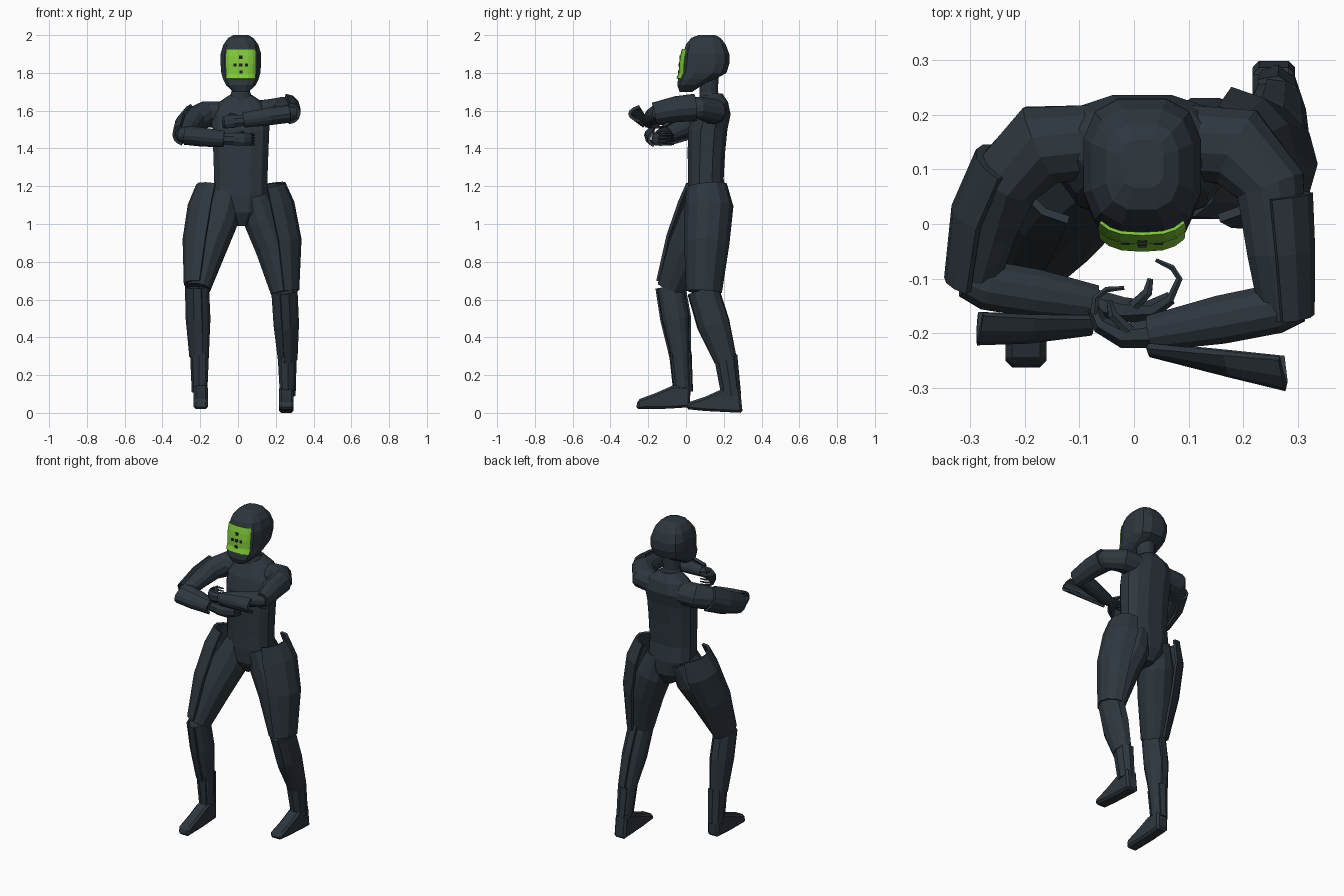
import bpy, bmesh, math
from mathutils import Vector

def material(name, rgb):
    m = bpy.data.materials.new(name)
    m.diffuse_color = (*rgb, 1)
    return m

DARK = material("dark slate", (0.027, 0.038, 0.049))
GREEN = material("visor green", (0.21, 0.58, 0.04))
BLACK = material("near black", (0.010, 0.014, 0.018))
Z, Y = Vector((0, 0, 1)), Vector((0, 1, 0))

def finish(name, bm, mat):
    bmesh.ops.recalc_face_normals(bm, faces=bm.faces)
    me = bpy.data.meshes.new(name)
    bm.to_mesh(me)
    bm.free()
    me.materials.append(mat)
    ob = bpy.data.objects.new(name, me)
    bpy.context.collection.objects.link(ob)
    return ob

def loft(name, pts, up=Y, flat=False, n=12, e=2.0, arc=None, thick=0.016, mat=DARK):
    """Rings (x, y, z, ra, rb) along a path; arc=(centre, half width) gives an open shell plate."""
    bm = bmesh.new()
    cs = [Vector(p[:3]) for p in pts]
    rings = []
    for i, p in enumerate(pts):
        t = -Z if flat else (cs[min(i + 1, len(cs) - 1)] - cs[max(i - 1, 0)]).normalized()
        a = t.cross(up).normalized()
        b = a.cross(t)
        if arc:
            angs = [math.radians(arc[0] + arc[1] * (2 * k / 6 - 1)) for k in range(7)]
        else:
            angs = [2 * math.pi * (k + 0.5) / n for k in range(n)]
        ring = []
        for g in angs:
            c, s = math.cos(g), math.sin(g)
            c = math.copysign(abs(c) ** (2 / e), c)
            s = math.copysign(abs(s) ** (2 / e), s)
            ring.append(bm.verts.new(cs[i] + a * p[3] * c + b * p[4] * s))
        rings.append(ring)
    for r, q in zip(rings, rings[1:]):
        m = len(r)
        for k in range(m - 1 if arc else m):
            bm.faces.new((r[k], r[(k + 1) % m], q[(k + 1) % m], q[k]))
    if not arc:
        bm.faces.new(rings[0])
        bm.faces.new(rings[-1])
    ob = finish(name, bm, mat)
    if arc:
        mod = ob.modifiers.new("thickness", 'SOLIDIFY')
        mod.thickness = thick
        mod.offset = 0
    return ob

def prism(name, profile, x0, x1, mat=DARK, bevel=0.012):
    """Side profile in y, z extruded across x."""
    bm = bmesh.new()
    f = bm.faces.new([bm.verts.new((x0, y, z)) for y, z in profile])
    new = bmesh.ops.extrude_face_region(bm, geom=[f])["geom"]
    bmesh.ops.translate(bm, vec=(x1 - x0, 0, 0),
                        verts=[v for v in new if isinstance(v, bmesh.types.BMVert)])
    ob = finish(name, bm, mat)
    if bevel:
        ob.modifiers.new("bevel", 'BEVEL').width = bevel
    return ob

CX = 0.015
# torso and pelvis, neck
loft("torso", [(CX, .14, 1.69, .05, .055), (CX, .145, 1.645, .12, .08), (CX, .135, 1.58, .16, .104),
               (CX, .115, 1.5, .155, .107), (CX, .108, 1.38, .15, .102), (CX, .105, 1.24, .145, .097),
               (CX, .11, 1.15, .145, .105), (.02, .11, 1.06, .105, .1), (.02, .11, .99, .035, .06)],
     flat=True, e=2.5)
loft("neck", [(CX, .12, 1.78, .055, .055), (CX, .12, 1.7, .05, .05), (CX, .135, 1.64, .08, .065)], flat=True)

# helmet, visor and visor marks
loft("helmet", [(CX, .11, 2.0, .04, .045), (CX, .105, 1.985, .068, .08), (CX, .105, 1.95, .095, .108),
                (CX, .107, 1.9, .11, .125), (CX, .105, 1.85, .11, .128), (CX, .095, 1.8, .106, .122),
                (CX, .055, 1.765, .096, .1), (CX, .02, 1.735, .08, .068), (CX, 0, 1.7, .042, .035)],
     flat=True, e=2.9)
loft("visor", [(CX, .1, 1.927, .101, .118), (CX, .1, 1.89, .104, .128), (CX, .1, 1.85, .104, .134),
               (CX, .095, 1.8, .102, .131), (CX, .075, 1.77, .1, .123)],
     flat=True, e=2.9, arc=(270, 42), thick=.006, mat=GREEN)
for x, z, y, w in [(0, 1.882, -.035, .009), (-.03, 1.842, -.038, .008), (.03, 1.842, -.038, .008),
                   (0, 1.842, -.040, .009), (0, 1.805, -.043, .008)]:
    prism("visor_mark", [(y, z - w), (y, z + w), (y + .008, z + w), (y + .008, z - w)],
          CX + x - w, CX + x + w, BLACK, 0)

# legs: thigh, shin, outer plates, ankle cuffs; side is the direction of the outer face
LEGS = {
    "forward": (180,
        [(-.06, .11, 1.15, .075, .1), (-.1, .07, 1.02, .103, .11), (-.157, 0, .87, .098, .1), (-.207, -.08, .66, .063, .075)],
        [(-.208, -.083, .67, .056, .07), (-.202, -.055, .5, .058, .072), (-.197, -.03, .3, .044, .048), (-.197, -.015, .09, .035, .04)],
        [(-.115, .105, 1.19, .1, .1), (-.135, .08, 1.08, .125, .12), (-.165, .01, .9, .122, .113), (-.2, -.07, .67, .08, .085)]),
    "rear": (0,
        [(.09, .11, 1.15, .075, .1), (.13, .12, 1.02, .103, .115), (.19, .11, .87, .1, .105), (.238, .09, .64, .067, .08)],
        [(.236, .09, .65, .062, .075), (.246, .145, .47, .06, .078), (.254, .21, .28, .044, .05), (.257, .24, .07, .035, .04)],
        [(.145, .11, 1.2, .1, .1), (.165, .122, 1.09, .128, .122), (.205, .11, .9, .125, .113), (.237, .095, .64, .08, .088)]),
}
for name, (side, thigh, shin, plate) in LEGS.items():
    loft(name + "_thigh", thigh)
    loft(name + "_shin", shin)
    loft(name + "_thigh_plate", plate, arc=(side, 85))
    loft(name + "_shin_plate", [(x, y, z, a + .012, b + .006) for x, y, z, a, b in shin[:3]], arc=(side, 100), thick=.01)
    loft(name + "_ankle_cuff", [(x, y, z + .02, a + .008, b + .008) for x, y, z, a, b in shin[2:]], arc=(side, 120), thick=.01)

# feet
prism("forward_foot", [(.022, .03), (.022, .14), (-.07, .145), (-.16, .105), (-.255, .07), (-.265, .02), (-.1, .022)], -.235, -.16)
prism("rear_foot", [(.3, 0), (.285, .14), (.2, .13), (.1, .085), (.01, .055), (0, .02), (.1, .01)], .217, .295)

# right arm: held low across the chest
loft("low_upper_arm", [(-.08, .15, 1.58, .07, .07), (-.17, .145, 1.58, .078, .072), (-.235, .08, 1.555, .066, .066),
                       (-.265, -.01, 1.51, .052, .052), (-.29, -.1, 1.47, .045, .042)], up=Z)
loft("low_forearm", [(-.31, -.1, 1.475, .035, .036), (-.27, -.112, 1.47, .047, .046), (-.18, -.127, 1.46, .046, .044),
                     (-.07, -.145, 1.45, .034, .033)], up=Z)
loft("low_upper_arm_plate", [(-.215, .1, 1.565, .075, .072), (-.26, .01, 1.52, .07, .067), (-.285, -.11, 1.47, .056, .053)],
     up=Z, arc=(0, 75))
loft("low_forearm_plate", [(-.275, -.115, 1.47, .1, .05), (-.18, -.127, 1.46, .085, .05), (-.07, -.145, 1.45, .052, .042)],
     up=Z, arc=(0, 60))
loft("low_hand", [(-.08, -.145, 1.45, .03, .03), (-.02, -.158, 1.45, .026, .036), (.03, -.158, 1.448, .02, .036),
                  (.068, -.135, 1.447, .013, .033)], up=Z, n=8)

# left arm: held high across the chest
loft("high_upper_arm", [(.1, .15, 1.59, .07, .065), (.19, .14, 1.597, .078, .068), (.25, .07, 1.615, .066, .06),
                        (.262, -.05, 1.608, .057, .055), (.275, -.17, 1.585, .045, .042)], up=Z)
loft("high_forearm", [(.305, -.145, 1.59, .035, .037), (.26, -.155, 1.585, .047, .046), (.16, -.175, 1.57, .046, .044),
                      (.03, -.2, 1.55, .034, .033)], up=Z)
loft("high_upper_arm_plate", [(.25, .05, 1.617, .07, .065), (.26, -.05, 1.608, .064, .061), (.27, -.17, 1.585, .053, .05)],
     up=Z, arc=(180, 90))
loft("high_forearm_plate", [(.258, -.16, 1.583, .14, .05), (.16, -.175, 1.57, .1, .05), (.025, -.2, 1.55, .037, .043)],
     up=Z, arc=(180, 52))
loft("high_hand", [(.04, -.2, 1.55, .03, .03), (-.02, -.205, 1.545, .024, .036), (-.06, -.185, 1.54, .018, .036),
                   (-.075, -.155, 1.538, .012, .032)], up=Z, n=8)

# curled fingers and thumbs
for k in range(4):
    z = 1.422 + k * .017
    loft("low_finger", [(.065, -.14, z, .008, .008), (.083, -.1, z, .007, .007), (.07, -.08, z, .006, .006),
                        (.04, -.066, z, .004, .004)], up=Z, n=6)
    z += .091
    loft("high_finger", [(-.073, -.165, z, .008, .008), (-.07, -.135, z, .007, .007), (-.05, -.12, z, .006, .006),
                         (-.018, -.117, z, .004, .004)], up=Z, n=6)
loft("low_thumb", [(0, -.15, 1.475, .012, .012), (.025, -.125, 1.485, .01, .01), (.03, -.1, 1.485, .006, .006)], up=Z, n=6)
loft("high_thumb", [(-.01, -.195, 1.57, .012, .012), (-.04, -.165, 1.58, .01, .01), (-.045, -.14, 1.58, .006, .006)], up=Z, n=6)
